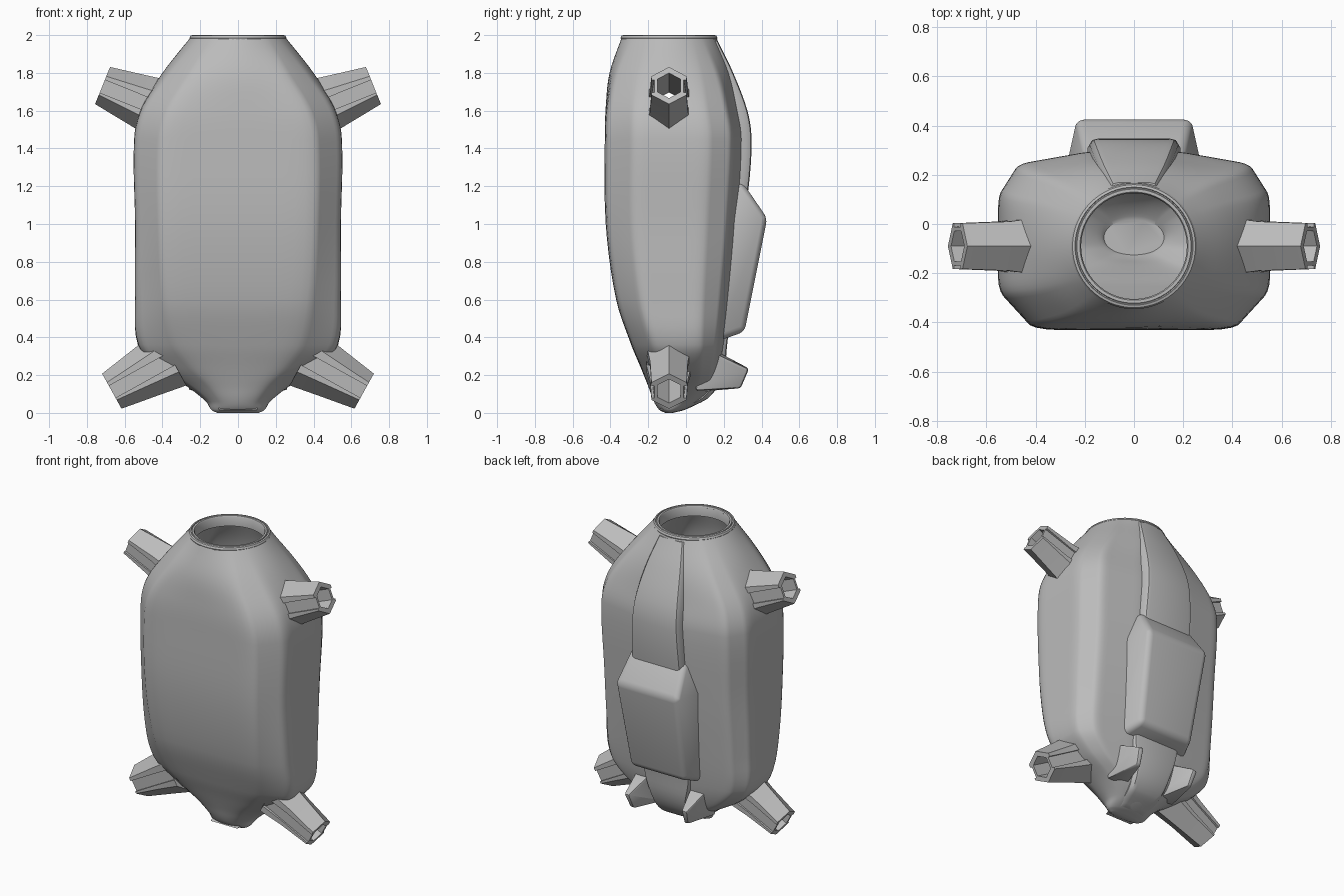
import bpy, bmesh, math
from mathutils import Vector

if "Cube" in bpy.data.objects:
    bpy.data.objects.remove(bpy.data.objects["Cube"])

AXIS_Y = -0.09  # depth of the neck and the arm sockets

grey = bpy.data.materials.new("plain_grey")
grey.use_nodes = True
grey.diffuse_color = (0.5, 0.5, 0.5, 1)
grey.node_tree.nodes["Principled BSDF"].inputs["Base Color"].default_value = (0.5, 0.5, 0.5, 1)


def add_object(name, bm):
    bmesh.ops.recalc_face_normals(bm, faces=bm.faces)
    mesh = bpy.data.meshes.new(name)
    bm.to_mesh(mesh)
    bm.free()
    mesh.materials.append(grey)
    obj = bpy.data.objects.new(name, mesh)
    bpy.context.collection.objects.link(obj)
    return obj


def loft(name, rings, caps=True, closed=False):
    bm = bmesh.new()
    loops = [[bm.verts.new(p) for p in ring] for ring in rings]
    n = len(loops[0])
    pairs = list(zip(loops, loops[1:])) + ([(loops[-1], loops[0])] if closed else [])
    for a, b in pairs:
        for i in range(n):
            j = (i + 1) % n
            bm.faces.new((a[i], a[j], b[j], b[i]))
    if caps and not closed:
        bm.faces.new(loops[0])
        bm.faces.new(loops[-1])
    return add_object(name, bm)


def hull(name, points):
    bm = bmesh.new()
    for p in points:
        bm.verts.new(p)
    bmesh.ops.convex_hull(bm, input=bm.verts)
    bmesh.ops.dissolve_limit(bm, angle_limit=0.03, verts=bm.verts, edges=bm.edges)
    return add_object(name, bm)


def apply(obj, kind, **settings):
    mod = obj.modifiers.new(kind.lower(), kind)
    for key, value in settings.items():
        setattr(mod, key, value)
    bpy.context.view_layer.objects.active = obj
    bpy.ops.object.modifier_apply(modifier=mod.name)


def cut(obj, *cutters):
    for c in cutters:
        apply(obj, "BOOLEAN", operation="DIFFERENCE", solver="EXACT", object=c)


def smooth_rows(rows, steps):
    # Hermite interpolation between rows of numbers, first column is height
    def slope(i, k):
        a, b = rows[max(i - 1, 0)], rows[min(i + 1, len(rows) - 1)]
        return (b[k] - a[k]) / (b[0] - a[0])
    out = []
    for i in range(len(rows) - 1):
        a, b = rows[i], rows[i + 1]
        h = b[0] - a[0]
        for s in range(steps):
            t = s / steps
            row = [a[0] + h * t]
            for k in range(1, len(a)):
                row.append((2*t**3 - 3*t**2 + 1) * a[k] + (t**3 - 2*t**2 + t) * h * slope(i, k)
                           + (3*t**2 - 2*t**3) * b[k] + (t**3 - t**2) * h * slope(i + 1, k))
            out.append(row)
    return out + [list(rows[-1])]


def body_ring(z, w, fw, yf, yb, t):
    # chamfered box section, softened, then blended towards an ellipse
    s = (yb - yf) / 0.72
    half = [(fw, yf), (w, yf + 0.16*s), (w, yb - 0.18*s), (0.85*w, yb - 0.05*s), (0.33*w, yb)]
    poly = [Vector(p) for p in half + [(-x, y) for x, y in reversed(half)]]
    pts = [a.lerp(b, k / 3) for a, b in zip(poly, poly[1:] + poly[:1]) for k in range(3)]
    for _ in range(2):
        pts = [a.lerp(b, f) for a, b in zip(pts, pts[1:] + pts[:1]) for f in (0.25, 0.75)]
    c, h = (yf + yb) / 2, (yb - yf) / 2
    ring = []
    for p in pts:
        ang = math.atan2((p.y - c) / h, p.x / w)
        q = p.lerp(Vector((w * math.cos(ang), c + h * math.sin(ang))), min(max(t, 0), 1))
        ring.append((q.x, q.y, z))
    return ring


# Main shell: height, half width, front flat half width, front, back, roundness
stations = [
    (0.0, .11, .06, -.11, -.07, 1), (.015, .14, .08, -.14, -.01, 1),
    (.06, .17, .10, -.17, .08, .8), (.14, .27, .15, -.20, .15, .5),
    (.24, .43, .24, -.24, .18, .3), (.36, .53, .32, -.29, .20, .1),
    (.6, .545, .37, -.37, .23, 0), (1.0, .545, .40, -.425, .27, 0),
    (1.45, .55, .40, -.43, .295, 0), (1.62, .51, .36, -.425, .27, .1),
    (1.8, .40, .27, -.405, .235, .5), (1.99, .25, .18, -.34, .16, 1)]
rows = smooth_rows(stations, 5)
body = loft("body_shell", [body_ring(*r) for r in rows])

# Hollow inside, open at the neck
WALL = 0.035
inner = [(z, w - WALL, fw * 0.9, min(yf + WALL, -0.10), max(yb - WALL, -0.08), t)
         for z, w, fw, yf, yb, t in rows if z > 0.035]
inner.append((2.1,) + inner[-1][1:])
cavity = loft("cavity_cutter", [body_ring(*r) for r in inner])

# Raised spine running down the back and under the belly: height, half width, depth
spine_rows = smooth_rows([(.015, .10, -.01), (.08, .12, .12), (.2, .14, .195), (.38, .18, .22),
                          (1.2, .19, .332), (1.45, .18, .347), (1.6, .17, .325),
                          (1.8, .14, .25), (1.97, .10, .168)], 5)
spine = loft("back_spine", [
    [(w, y - .14, z), (w, y - .03, z), (w - .015, y - .005, z), (w - .035, y, z),
     (.035 - w, y, z), (.015 - w, y - .005, z), (-w, y - .03, z), (-w, y - .14, z)]
    for z, w, y in spine_rows])

# Back pack
half = [(.2, .30, 1.22), (.28, .24, 1.0), (.25, .17, .38), (.23, .43, 1.03),
        (.20, .31, .43), (.2, .1, .4), (.2, .1, 1.2)]
pack = hull("back_pack", [(s * x, y, z) for x, y, z in half for s in (1, -1)])
apply(pack, "BEVEL", width=0.03, segments=4, limit_method="ANGLE", angle_limit=0.4)

# Small fins beside the belly
fins = []
for side, label in ((1, "left"), (-1, "right")):
    pts = [(.14, .1, .36), (.27, .1, .34), (.12, .05, .11), (.26, .05, .12),
           (.20, .335, .235), (.235, .33, .23), (.19, .29, .13), (.22, .29, .135)]
    fin = hull(label + "_fin", [(side * x, y, z) for x, y, z in pts])
    apply(fin, "BEVEL", width=0.012, segments=2, limit_method="ANGLE", angle_limit=0.5)
    fins.append(fin)


# Hexagonal arm sockets with channels along their front and back faces
def arm_frame(side, tip, tilt):
    d = Vector((side * math.cos(tilt), 0, math.sin(tilt)))
    v = Vector((-side * math.sin(tilt), 0, math.cos(tilt)))
    origin = Vector((side * tip[0], AXIS_Y, tip[1]))
    return lambda along, y, up: origin + d * along + v * up + Vector((0, y, 0))


def hexagon(place, along, wide, tall):
    ang = [math.radians(30 + 60 * k) for k in range(6)]
    return [place(along, wide * math.cos(a) / math.cos(math.pi / 6), tall * math.sin(a)) for a in ang]


arms, tunnels = [], []
for side, label in ((1, "left"), (-1, "right")):
    for level, tip, tilt in (("upper", (.717, 1.733), 22), ("lower", (.668, .115), -29)):
        place = arm_frame(side, tip, math.radians(tilt))
        arm = loft(f"{label}_{level}_arm_socket",
                   [hexagon(place, -.36, .12, .165), hexagon(place, -.2, .10, .138),
                    hexagon(place, 0, .093, .106)])
        tunnel = loft("tunnel_cutter", [hexagon(place, -.48, .062, .072), hexagon(place, .05, .062, .072)])
        grooves = [loft("groove_cutter", [
            [place(a, f * (deep - .018), -.04), place(a, f * .2, -.04),
             place(a, f * .2, .032), place(a, f * (deep - .018), .032)]
            for a, deep in ((-.36, .118), (.05, .093))]) for f in (1, -1)]
        cut(arm, tunnel, *grooves)
        for g in grooves:
            bpy.data.objects.remove(g)
        arms.append(arm)
        tunnels.append(tunnel)

# Open the parts to the hollow inside
cut(body, cavity, *tunnels)
for part in arms + fins + [spine, pack]:
    cut(part, cavity)
for helper in tunnels + [cavity]:
    bpy.data.objects.remove(helper)

# Neck collar with a stepped lip
profile = [(.215, 1.93), (.215, 1.992), (.22, 2.0), (.232, 2.0), (.234, 1.994),
           (.238, 1.994), (.24, 2.0), (.25, 1.997), (.256, 1.985), (.25, 1.96)]
collar = loft("neck_collar", [
    [(r * math.cos(a), AXIS_Y + r * math.sin(a), z) for r, z in profile]
    for a in (2 * math.pi * k / 64 for k in range(64))], closed=True)

# Soft shading with sharp edges kept
bpy.ops.object.select_all(action="DESELECT")
for obj in arms + fins + [body, spine, pack, collar]:
    obj.select_set(True)
bpy.context.view_layer.objects.active = body
bpy.ops.object.shade_smooth_by_angle(angle=math.radians(32))
